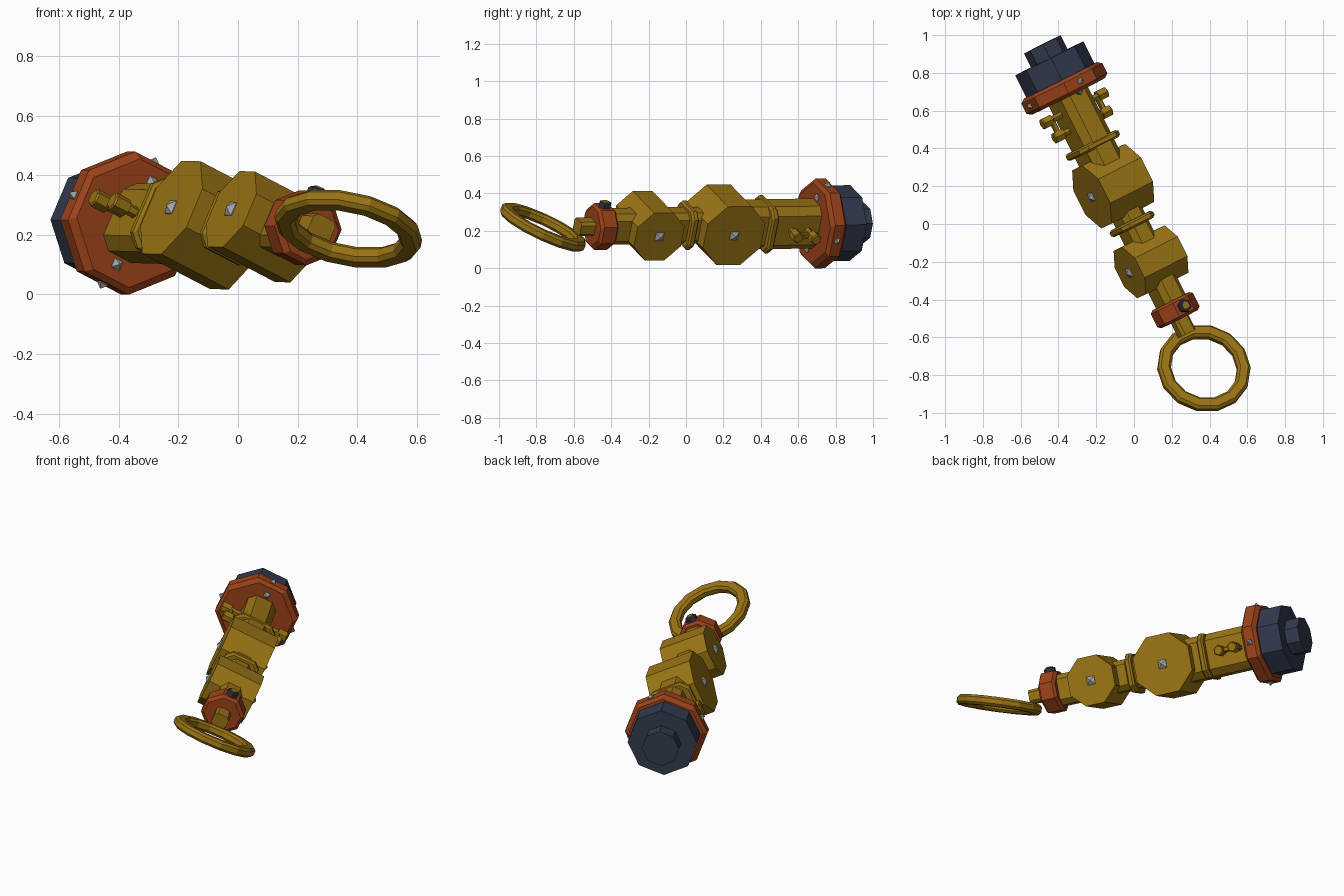
import bpy, bmesh
from math import radians, sin, cos, pi
from mathutils import Matrix, Vector

cube = bpy.data.objects.get("Cube")
if cube:
    bpy.data.objects.remove(cube, do_unlink=True)


def material(name, rgb):
    m = bpy.data.materials.new(name)
    m.use_nodes = True
    m.diffuse_color = (*rgb, 1)
    m.node_tree.nodes["Principled BSDF"].inputs["Base Color"].default_value = (*rgb, 1)
    return m


GOLD = material("dark_gold", (0.32, 0.175, 0.007))
RUST = material("rust_orange", (0.33, 0.055, 0.01))
NAVY = material("slate_navy", (0.032, 0.042, 0.075))
STEEL = material("steel_grey", (0.36, 0.37, 0.38))

# Body frame: x across, y along the shaft, z out of the upper face
BODY = (Matrix.Translation((-0.01, 0, 0.23)) @ Matrix.Rotation(radians(26.57), 4, 'Z')
        @ Matrix.Rotation(radians(0.7), 4, 'X') @ Matrix.Rotation(radians(25), 4, 'Y'))
ALONG = Matrix(((1, 0, 0, 0), (0, 0, 1, 0), (0, -1, 0, 0), (0, 0, 0, 1)))
OCT = 2 - 2 ** 0.5


def skin(name, mat, rings, matrix, closed=False):
    """Join rings of points with faces; cap the ends unless closed."""
    bm = bmesh.new()
    loops = [[bm.verts.new(p) for p in ring] for ring in rings]
    n = len(loops[0])
    for i in range(len(loops) if closed else len(loops) - 1):
        a, b = loops[i], loops[(i + 1) % len(loops)]
        for j in range(n):
            k = (j + 1) % n
            bm.faces.new((a[j], a[k], b[k], b[j]))
    if not closed:
        bm.faces.new(loops[0])
        bm.faces.new(loops[-1])
    bmesh.ops.recalc_face_normals(bm, faces=bm.faces)
    mesh = bpy.data.meshes.new(name)
    bm.to_mesh(mesh)
    bm.free()
    mesh.materials.append(mat)
    ob = bpy.data.objects.new(name, mesh)
    ob.matrix_world = matrix
    bpy.context.collection.objects.link(ob)
    return ob


def section(hx, hz, cut):
    """Rectangle with its four corners cut off."""
    return [(hx, cut - hz), (hx, hz - cut), (hx - cut, hz), (cut - hx, hz),
            (-hx, hz - cut), (-hx, cut - hz), (cut - hx, -hz), (hx - cut, -hz)]


def block(name, mat, s0, s1, hx, hz, cut, bevel=0.0):
    """Cut-corner bar along the shaft, with optional bevelled ends."""
    steps = [(s0, 0), (s1, 0)]
    if bevel:
        steps = [(s0, bevel), (s0 + bevel, 0), (s1 - bevel, 0), (s1, bevel)]
    rings = [[(x, s, z) for x, z in section(hx - b, hz - b, cut)] for s, b in steps]
    return skin(name, mat, rings, BODY)


def octagon(name, mat, s0, s1, a, bevel=0.0):
    return block(name, mat, s0, s1, a, a, a * OCT, bevel)


def frame(pos, direction):
    """Local frame on the body whose z points along direction."""
    turn = Vector(direction).to_track_quat('Z', 'Y').to_matrix().to_4x4()
    return BODY @ Matrix.Translation(pos) @ turn


def polygon(n, r, z):
    return [(r * cos(2 * pi * (i + .5) / n), r * sin(2 * pi * (i + .5) / n), z)
            for i in range(n)]


def stud(name, pos, direction, r=0.03):
    skin(name, STEEL, [polygon(4, r, -0.01), polygon(4, r, 0.003), polygon(4, 0.002, 0.02)],
         frame(pos, direction))


# Shaft sections and flanges
block("neck", GOLD, -0.5, 0.26, 0.068, 0.09, 0.03)
block("barrel", GOLD, 0.25, 0.78, 0.088, 0.125, 0.04)
block("middle_flange", GOLD, -0.02, 0.02, 0.105, 0.113, 0.035, 0.01)
block("upper_flange", GOLD, 0.445, 0.485, 0.13, 0.13, 0.04, 0.01)

# Cross drums with a stud on each end
for name, s, a in (("small_drum", -0.224, 0.14), ("large_drum", 0.224, 0.172)):
    rings = [[(x, s + p, q) for p, q in section(a, a, a * OCT)] for x in (-0.14, 0.14)]
    skin(name, GOLD, rings, BODY)
    for side in (-1, 1):
        stud(name + "_stud", (side * 0.14, s, 0), (side, 0, 0), 0.034)

# Head: rust plate and navy caps
octagon("head_plate", RUST, 0.755, 0.85, 0.222, 0.018)
octagon("head_cap", NAVY, 0.84, 0.98, 0.187)
octagon("end_cap", NAVY, 0.97, 1.063, 0.1)
for side in (-1, 1):
    stud("rim_stud", (side * 0.222, 0.802, 0), (side, 0, 0), 0.02)
    stud("rim_stud", (0, 0.802, side * 0.222), (0, 0, side), 0.02)
    stud("face_stud", (0, 0.755, side * 0.152), (0, -1, 0), 0.023)

# Paired pegs on both sides of the barrel, joined by a rod
for side in (-1, 1):
    for s, reach in ((0.59, 0.185), (0.685, 0.21)):
        for part, start, r in (("peg_shaft", 0.07, 0.02), ("peg_head", reach - 0.06, 0.032)):
            skin(part, GOLD, [polygon(6, r, start), polygon(6, r, reach - 0.006),
                              polygon(6, r - 0.006, reach)],
                 frame((0, s, 0), (side, 0, 0)))
    rod = block("peg_rod", GOLD, 0.59, 0.685, 0.014, 0.014, 0.005)
    rod.matrix_world = BODY @ Matrix.Translation((side * 0.15, 0, 0))

# Tail collar with its nut and bolt
octagon("tail_collar", RUST, -0.563, -0.457, 0.116, 0.014)
top = frame((0, -0.51, 0), (0, 0, 1))
skin("nut", NAVY, [polygon(6, 0.036, 0.11), polygon(6, 0.036, 0.136), polygon(6, 0.03, 0.142)], top)
skin("bolt_end", GOLD, [polygon(6, 0.021, 0.11), polygon(6, 0.021, 0.148)], top)

# Ring lug and tilted hanging ring
block("ring_lug", GOLD, -0.65, -0.5, 0.045, 0.04, 0.015)
N = 14
rings = []
for i in range(N):
    t = 2 * pi * i / N
    rings.append([((0.215 + p) * cos(t), (0.215 + p) * sin(t), q)
                  for p, q in section(0.035, 0.028, 0.014)])
tilt = Vector((0.18, 0.42, 0.89)).to_track_quat('Z', 'Y').to_matrix().to_4x4()
skin("hanging_ring", GOLD, rings, Matrix.Translation((0.37, -0.764, 0.22)) @ tilt, closed=True)
